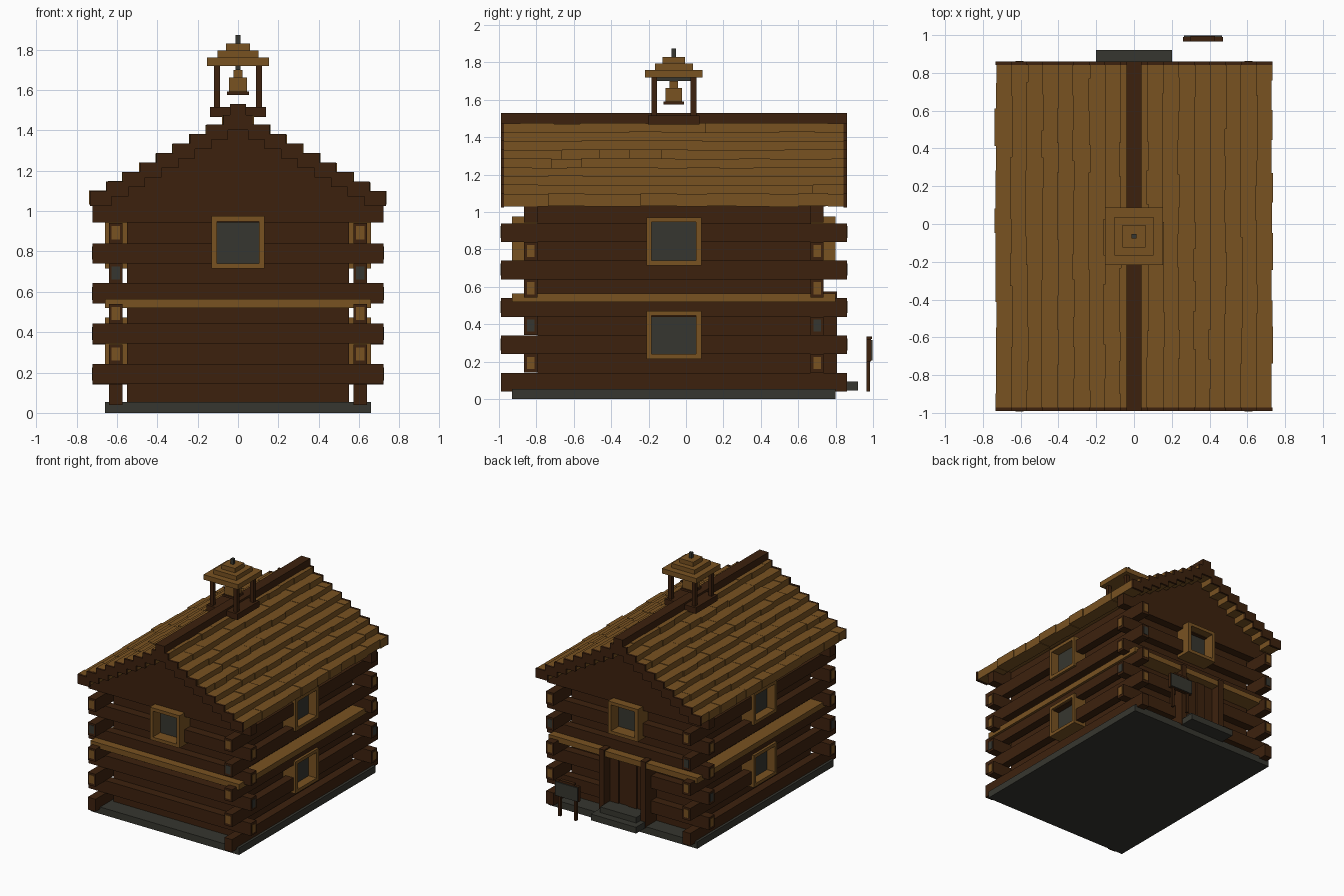
import bpy, bmesh, random
from mathutils import Matrix, Vector

if "Cube" in bpy.data.objects:
    bpy.data.objects.remove(bpy.data.objects["Cube"])
random.seed(4)
YC = -0.065          # middle of the cabin along y


def mat(name, rgb):
    m = bpy.data.materials.new(name)
    m.diffuse_color = (*rgb, 1)
    m.use_nodes = True
    m.node_tree.nodes["Principled BSDF"].inputs["Base Color"].default_value = m.diffuse_color
    return m


BROWN = mat("dark brown wood", (0.046, 0.0155, 0.0042))
TAN = mat("tan wood", (0.19, 0.085, 0.0155))
GREY = mat("dark grey stone", (0.037, 0.037, 0.029))


def boxes(name, items, m):
    """One object made of boxes given as (x0, x1, y0, y1, z0, z1)."""
    bm = bmesh.new()
    for x0, x1, y0, y1, z0, z1 in items:
        size = Matrix.Diagonal((x1 - x0, y1 - y0, z1 - z0, 1))
        mid = Vector(((x0 + x1) / 2, (y0 + y1) / 2, (z0 + z1) / 2))
        bmesh.ops.create_cube(bm, size=1, matrix=Matrix.Translation(mid) @ size)
    me = bpy.data.meshes.new(name)
    bm.to_mesh(me)
    bm.free()
    me.materials.append(m)
    ob = bpy.data.objects.new(name, me)
    bpy.context.collection.objects.link(ob)
    return ob


def mx(b):           # mirror box across x = 0
    return (-b[1], -b[0], *b[2:])


def my(b):           # mirror box across the middle of the cabin
    return (b[0], b[1], 2 * YC - b[3], 2 * YC - b[2], b[4], b[5])


def both(items, f):
    return items + [f(b) for b in items]


# foundation, wall core and belt
boxes("foundation", [(-.66, .66, -.93, .80, 0, .055)], GREY)
boxes("wall_core", [(-.55, .55, -.795, .668, .05, 1.08)], BROWN)
boxes("belt", both([(-.66, .66, -.93, -.80, .52, .565)], my)
      + both([(.55, .66, -.93, .80, .52, .565)], mx), TAN)

# side logs, with gaps at the windows, and their cut ends
logs, ends, grey_ends = [], [], []
for z in (.04, .24, .44, .64, .84):
    if z in (.24, .84):
        logs += both(both([(.572, .64, -.99, -.19, z, z + .1)], my), mx)
    else:
        logs += both([(.572, .64, -.99, .86, z, z + .1)], mx)
    if z > .1:
        e = both(both([(.585, .627, -.993, -.985, z + .02, z + .085)], my), mx)
        if z == .64:
            grey_ends += e
        else:
            ends += e
boxes("side_logs", logs, BROWN)

# front and back logs, with gaps at the windows and the door
logs = []
for z in (.14, .34, .54, .74, .94):
    full = (-.72, .72, -.865, -.795, z + .003, z + .103)
    gap = lambda w: both([(w, .72, -.865, -.795, z, z + .1)], mx)
    front = gap(.12) if z == .74 else [full]
    back = gap(.12) if z == .74 else gap(.17) if z < .4 else [full]
    logs += front + [my(b) for b in back]
    if z < .9:
        e = both(both([(.715, .723, -.851, -.811, z + .02, z + .085)], my), mx)
        if z == .34:
            grey_ends += e
        else:
            ends += e
boxes("end_logs", logs, BROWN)
boxes("log_end_cuts", ends, TAN)
boxes("weathered_log_end_cuts", grey_ends, GREY)

# windows: four-sided frames and recessed panes
frames, panes = [], []
fr = lambda z: [(-.132, -.105, -.93, -.79, z, z + .26), (.105, .132, -.93, -.79, z, z + .26),
                (-.105, .105, -.93, -.79, z, z + .026), (-.105, .105, -.93, -.79, z + .234, z + .26)]
frames += both(fr(.715), my)
panes += both([(-.107, .107, -.835, -.79, .735, .955)], my)
for z in (.215, .715):
    y0, y1 = YC - .147, YC + .147
    side = [(.55, .66, y0, y0 + .028, z, z + .257), (.55, .66, y1 - .028, y1, z, z + .257),
            (.55, .66, y0 + .028, y1 - .028, z, z + .026),
            (.55, .66, y0 + .028, y1 - .028, z + .231, z + .257)]
    frames += both(side, mx)
    panes += both([(.54, .59, y0 + .02, y1 - .02, z + .02, z + .24)], mx)
boxes("window_frames", frames, TAN)
boxes("window_panes", panes, GREY)

# door, posts and steps at the back
boxes("door_planks", [(-.158 + .08 * i, -.082 + .08 * i, .66, .73 + .008 * (i % 2), .055, .53)
                      for i in range(4)], BROWN)
boxes("door_posts", both([(.16, .205, .66, .808, .045, .575)], mx), BROWN)
boxes("steps", [(-.2, .2, .72, .92, .045, .095), (-.16, .16, .72, .86, .095, .14)], GREY)

# notice board beside the door
boxes("board_posts", [(.285, .305, .965, .985, .04, .3), (.425, .445, .965, .985, .04, .3)], BROWN)
boxes("board", [(.26, .47, .965, .99, .2, .32), (.30, .43, .965, .994, .32, .335)], BROWN)
boxes("board_face", [(.265, .465, .99, .998, .205, .315)], GREY)

# gable walls
bm = bmesh.new()
for y in (-.865, .665):
    f = bm.faces.new([bm.verts.new(p) for p in ((-.70, y, 1.03), (.70, y, 1.03), (0, y, 1.43))])
    r = bmesh.ops.extrude_face_region(bm, geom=[f])
    bmesh.ops.translate(bm, vec=(0, .07, 0),
                        verts=[v for v in r["geom"] if isinstance(v, bmesh.types.BMVert)])
bmesh.ops.recalc_face_normals(bm, faces=bm.faces)
me = bpy.data.meshes.new("gables")
bm.to_mesh(me)
bm.free()
me.materials.append(BROWN)
bpy.context.collection.objects.link(bpy.data.objects.new("gables", me))

# stepped plank roof with dark end boards
planks, trim = [], []
for s in (1, -1):
    for i in range(9):
        xo, z = .733 - .0825 * i, 1.03 + .047 * i
        xi = max(xo - .107, 0)
        b = (xi, xo, -.99, -.972, z - .005, z + .07)
        trim += both([b if s > 0 else mx(b)], my)
        y = -.972
        step = .165
        nxt = y + (step if i % 2 else step / 2)
        while y < .842:
            y1 = min(nxt + random.uniform(-.02, .02), .842)
            if .842 - y1 < .04:
                y1 = .842
            j, k = random.uniform(-.006, .006), random.uniform(-.003, .003)
            b = (xi, xo + j, y, y1, z + k, z + .068 + k)
            planks.append(b if s > 0 else mx(b))
            y, nxt = y1, nxt + step
boxes("roof_planks", planks, TAN)
boxes("roof_end_boards", trim, BROWN)
boxes("ridge_beam", [(-.04, .04, -.99, .86, 1.44, 1.53)], BROWN)

# bell tower
sq = lambda r, z0, z1: (-r, r, YC - r, YC + r, z0, z1)
boxes("tower_base", [sq(.138, 1.467, 1.515)], BROWN)
boxes("tower_posts", both(both([(.09, .12, YC - .12, YC - .09, 1.51, 1.725)], my), mx), BROWN)
boxes("tower_roof", [sq(.153, 1.72, 1.76), sq(.102, 1.76, 1.795), sq(.06, 1.795, 1.83)], TAN)
boxes("finial", [sq(.012, 1.83, 1.873)], GREY)
boxes("bell_bar", [(-.012, .012, YC - .1, YC + .1, 1.70, 1.722)], GREY)
boxes("bell", [sq(.044, 1.592, 1.662), sq(.022, 1.662, 1.70)], TAN)
boxes("bell_rim", [sq(.055, 1.575, 1.592)], BROWN)
